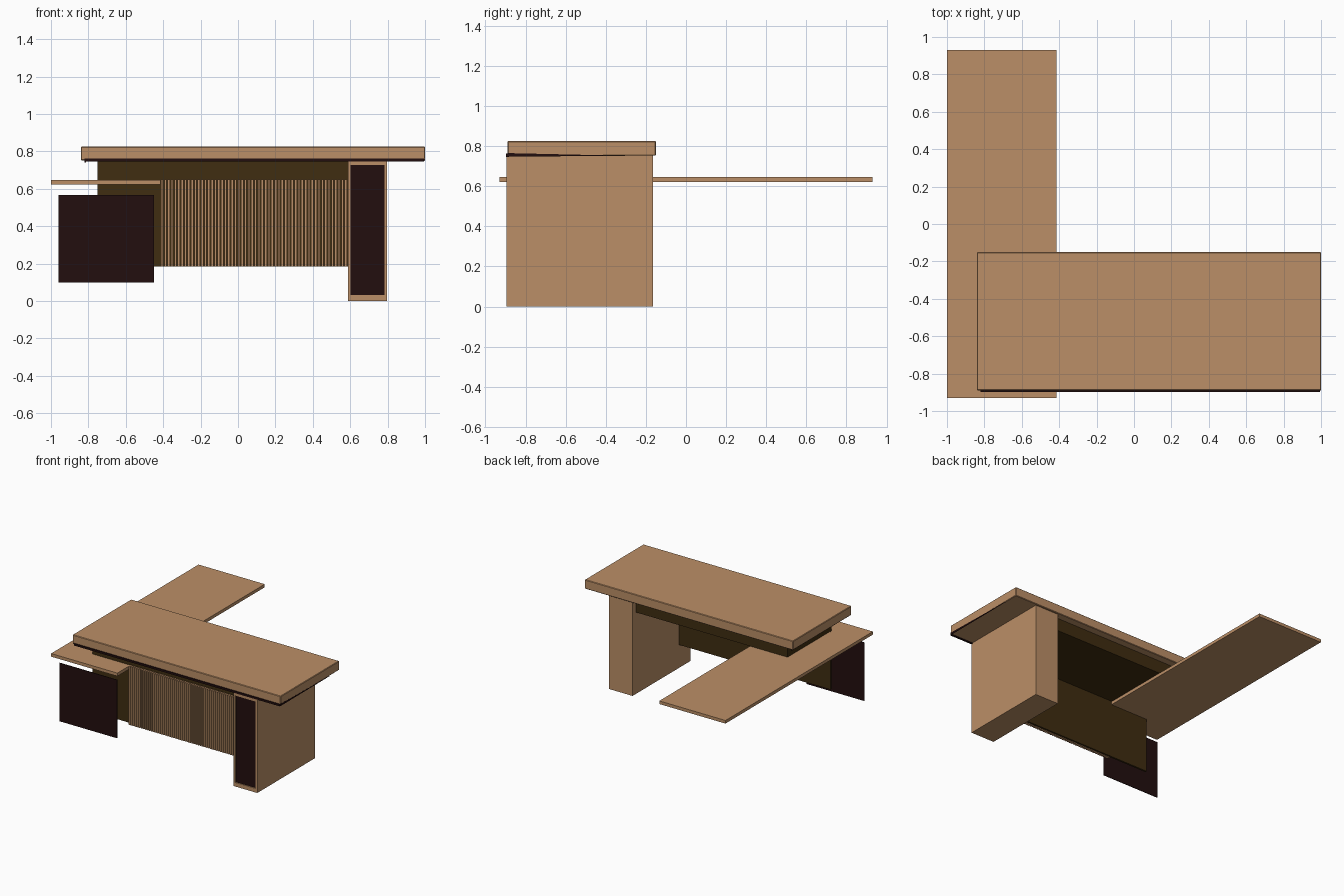
import bpy, bmesh

if "Cube" in bpy.data.objects:
    bpy.data.objects.remove(bpy.data.objects["Cube"])


def material(name, rgb):
    m = bpy.data.materials.new(name)
    m.diffuse_color = (*rgb, 1.0)
    m.use_nodes = True
    m.node_tree.nodes["Principled BSDF"].inputs["Base Color"].default_value = m.diffuse_color
    return m


WOOD = material("tan_wood", (0.50, 0.275, 0.135))
DARK = material("dark_brown", (0.016, 0.0045, 0.0045))
OLIVE = material("dark_olive", (0.050, 0.026, 0.0055))


def finish(name, bm, *mats):
    bmesh.ops.recalc_face_normals(bm, faces=bm.faces)
    me = bpy.data.meshes.new(name)
    bm.to_mesh(me)
    bm.free()
    for m in mats:
        me.materials.append(m)
    ob = bpy.data.objects.new(name, me)
    bpy.context.collection.objects.link(ob)
    return ob


def add_box(bm, x, y, z):
    """Add a box spanning the (min, max) pairs x, y, z."""
    verts = bmesh.ops.create_cube(bm, size=1)["verts"]
    for v in verts:
        v.co = [a[0] if c < 0 else a[1] for c, a in zip(v.co, (x, y, z))]


def box(name, mat, x, y, z):
    bm = bmesh.new()
    add_box(bm, x, y, z)
    return finish(name, bm, mat)


# Main desktop with a slightly eased edge
top = box("desktop", WOOD, (-0.84, 1.0), (-0.89, -0.15), (0.752, 0.825))
bevel = top.modifiers.new("eased_edge", "BEVEL")
bevel.width = 0.004
bevel.segments = 1

# Dark shadow strips under the desktop edges
box("front_trim", DARK, (-0.82, 0.995), (-0.897, -0.882), (0.746, 0.762))
box("left_trim", DARK, (-0.822, -0.814), (-0.89, -0.165), (0.74, 0.755))

# Thin tapering dark sliver on the right end of the desktop
bm = bmesh.new()
tri = [bm.verts.new((0.996, y, z)) for y, z in
       ((-0.89, 0.748), (-0.27, 0.751), (-0.89, 0.765))]
face = bm.faces.new(tri)
ext = bmesh.ops.extrude_face_region(bm, geom=[face])["geom"]
bmesh.ops.translate(bm, vec=(0.005, 0, 0),
                    verts=[g for g in ext if isinstance(g, bmesh.types.BMVert)])
finish("right_trim", bm, DARK)

# Low return shelf running front to back
box("return_shelf", WOOD, (-1.0, -0.415), (-0.93, 0.93), (0.622, 0.647))

# Pedestal leg with a recessed dark front panel
bm = bmesh.new()
add_box(bm, (0.588, 0.797), (-0.895, -0.165), (0, 0.752))
bm.normal_update()
front = min(bm.faces, key=lambda f: f.calc_center_median().y)
bmesh.ops.inset_region(bm, faces=[front], thickness=0.02)
for v in front.verts:
    v.co.z += 0.018 if v.co.z < 0.3 else -0.012
back = bmesh.ops.extrude_discrete_faces(bm, faces=[front])["faces"]
bmesh.ops.translate(bm, vec=(0, 0.008, 0), verts=back[0].verts)
back[0].material_index = 1
finish("pedestal_leg", bm, WOOD, DARK)

# Under-desk box and modesty panel
box("under_desk_box", OLIVE, (-0.75, 0.588), (-0.765, -0.21), (0.65, 0.752))
box("modesty_panel", OLIVE, (-0.75, 0.588), (-0.765, -0.75), (0.185, 0.65))

# Vertical slats in front of the modesty panel
COUNT = 56
bm = bmesh.new()
pitch = 1.0 / COUNT
for i in range(COUNT):
    x = -0.412 + i * pitch
    add_box(bm, (x, x + pitch * 0.68), (-0.792, -0.764), (0.183, 0.65))
finish("slats", bm, WOOD)

# Floating dark front panel below the return shelf
box("cabinet_front", DARK, (-0.96, -0.45), (-0.885, -0.88), (0.10, 0.566))
